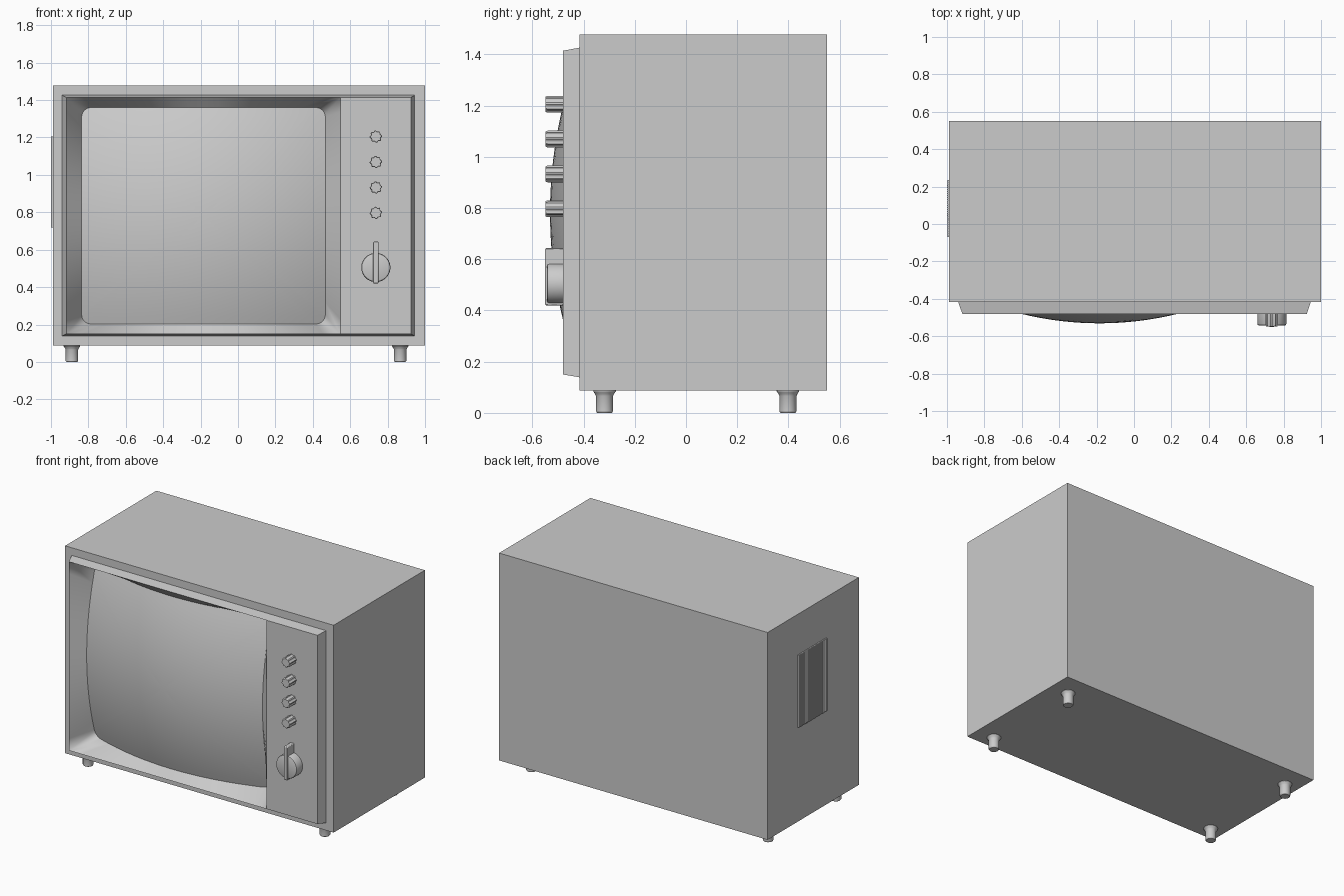
import bpy, bmesh
from math import pi, cos, sin, radians
from mathutils import Vector

if "Cube" in bpy.data.objects:
    bpy.data.objects.remove(bpy.data.objects["Cube"])


def finish(name, bm, face_front=False):
    bmesh.ops.remove_doubles(bm, verts=bm.verts, dist=1e-5)
    bmesh.ops.recalc_face_normals(bm, faces=bm.faces)
    if face_front and sum(f.normal.y * f.calc_area() for f in bm.faces) > 0:
        bmesh.ops.reverse_faces(bm, faces=bm.faces)
    me = bpy.data.meshes.new(name)
    bm.to_mesh(me)
    bm.free()
    ob = bpy.data.objects.new(name, me)
    bpy.context.collection.objects.link(ob)
    bpy.ops.object.select_all(action='DESELECT')
    ob.select_set(True)
    bpy.context.view_layer.objects.active = ob
    bpy.ops.object.shade_smooth_by_angle(angle=radians(32))
    return ob


def loft(name, loops, caps=(True, True), face_front=False):
    """Skin a list of equal-length point loops."""
    bm = bmesh.new()
    rows = [[bm.verts.new(p) for p in loop] for loop in loops]
    n = len(rows[0])
    for a, b in zip(rows, rows[1:]):
        for i in range(n):
            j = (i + 1) % n
            bm.faces.new((a[i], a[j], b[j], b[i]))
    if caps[0]:
        bm.faces.new(rows[0])
    if caps[1]:
        bm.faces.new(rows[-1])
    return finish(name, bm, face_front)


def rect(x0, x1, z0, z1, y):
    return [(x0, y, z0), (x1, y, z0), (x1, y, z1), (x0, y, z1)]


def ring_y(x, z, y, radius, n):
    """Circle facing the front; radius is a function of the point index."""
    return [(x + radius(i) * cos(2 * pi * i / n), y,
             z + radius(i) * sin(2 * pi * i / n)) for i in range(n)]


def box(name, x0, x1, y0, y1, z0, z1, bevel=0.0):
    ob = loft(name, [rect(x0, x1, z0, z1, y0), rect(x0, x1, z0, z1, y1)])
    if bevel:
        m = ob.modifiers.new("bevel", 'BEVEL')
        m.width, m.segments = bevel, 2
    return ob


FACE_Y = -0.48
BASE_Y = -0.416

# Cabinet shell, open where the front bezel sits
base = rect(-0.94, 0.945, 0.139, 1.426, BASE_Y)
loft("cabinet", [rect(-0.99, 1.0, 0.088, 1.477, 0.55),
                 rect(-0.99, 1.0, 0.088, 1.477, BASE_Y), base], (True, False))

# Protruding bezel sides and flat control panel
loft("front_bezel", [base, rect(-0.918, 0.924, 0.15, 1.414, FACE_Y)],
     (False, False), True)
bm = bmesh.new()
bm.faces.new([bm.verts.new(p) for p in rect(0.547, 0.924, 0.15, 1.414, FACE_Y)])
finish("control_panel", bm, True)

# Screen outline (rounded) with the matching sharp outer opening
SX0, SX1, SZ0, SZ1 = -0.836, 0.467, 0.203, 1.36
OX0, OX1, OZ0, OZ1 = -0.918, 0.547, 0.15, 1.414
CX, CZ = (SX0 + SX1) / 2, (SZ0 + SZ1) / 2
R, ARC, SIDE = 0.05, 6, 16


def bulge(x, z):
    return -0.531 + 0.29 * ((x - CX) ** 2 + (z - CZ) ** 2)


inner, outer = [], []
corners = [(SX0 + R, SZ0 + R, OX0, OZ0, pi), (SX1 - R, SZ0 + R, OX1, OZ0, 1.5 * pi),
           (SX1 - R, SZ1 - R, OX1, OZ1, 0), (SX0 + R, SZ1 - R, OX0, OZ1, pi / 2)]
for k, (cx, cz, ox, oz, a0) in enumerate(corners):
    for i in range(ARC + 1):
        a = a0 + i * pi / 2 / ARC
        inner.append(Vector((cx + R * cos(a), 0, cz + R * sin(a))))
        outer.append(Vector((ox, FACE_Y, oz)))
    nx, nz, nox, noz, na = corners[(k + 1) % 4]
    start = inner[-1].copy()
    end = Vector((nx + R * cos(na), 0, nz + R * sin(na)))
    for i in range(1, SIDE):
        inner.append(start.lerp(end, i / SIDE))
        outer.append(Vector((ox, FACE_Y, oz)).lerp(Vector((nox, FACE_Y, noz)), i / SIDE))


def screen_loop(t):
    pts = [(CX + t * (p.x - CX), CZ + t * (p.z - CZ)) for p in inner]
    return [(x, bulge(x, z), z) for x, z in pts]


# Sloping surround and bulging picture tube
loft("screen_surround", [outer, screen_loop(1)], (False, False), True)
loft("screen", [screen_loop(1 - i / 14) for i in range(15)], (False, False), True)

# Four small fluted knobs
KX = 0.737
for k in range(4):
    z = 1.205 - 0.136 * k
    loops = [ring_y(KX, z, y, lambda i, s=s: s * (0.033 if i % 4 < 2 else 0.028), 32)
             for y, s in ((FACE_Y + 0.01, 1), (-0.54, 1), (-0.548, 0.9))]
    loft(f"small_knob_{k + 1}", loops)

# Large selector dial with pointer grip
loft("selector_dial", [ring_y(KX, 0.505, y, lambda i, r=r: r, 48)
     for y, r in ((FACE_Y + 0.01, 0.078), (-0.533, 0.078), (-0.54, 0.075), (-0.543, 0.068))])
box("selector_grip", KX - 0.014, KX + 0.014, -0.55, FACE_Y + 0.01, 0.42, 0.643, 0.004)

# Feet turned from a short profile with a flared collar
profile = ((0.0, 0.029), (0.006, 0.033), (0.066, 0.033), (0.074, 0.037), (0.084, 0.044), (0.092, 0.044))
for side, x in (("left", -0.888), ("right", 0.867)):
    for end, y in (("front", -0.318), ("back", 0.398)):
        loft(f"{end}_{side}_foot",
             [[(x + r * cos(i * pi / 12), y + r * sin(i * pi / 12), z) for i in range(24)]
              for z, r in profile])

# Ribbed speaker grille on the left side
RIBS, Y0, Y1 = 28, -0.07, 0.235
pitch = (Y1 - Y0) / RIBS
edge = [(-0.985, Y0), (-0.993, Y0)]
for i in range(RIBS):
    y = Y0 + i * pitch
    edge += [(-1.0, y + 0.25 * pitch), (-1.0, y + 0.65 * pitch), (-0.993, y + pitch)]
edge.append((-0.985, Y1))
loft("side_grille", [[(x, y, z) for x, y in edge] for z in (0.72, 1.205)])
